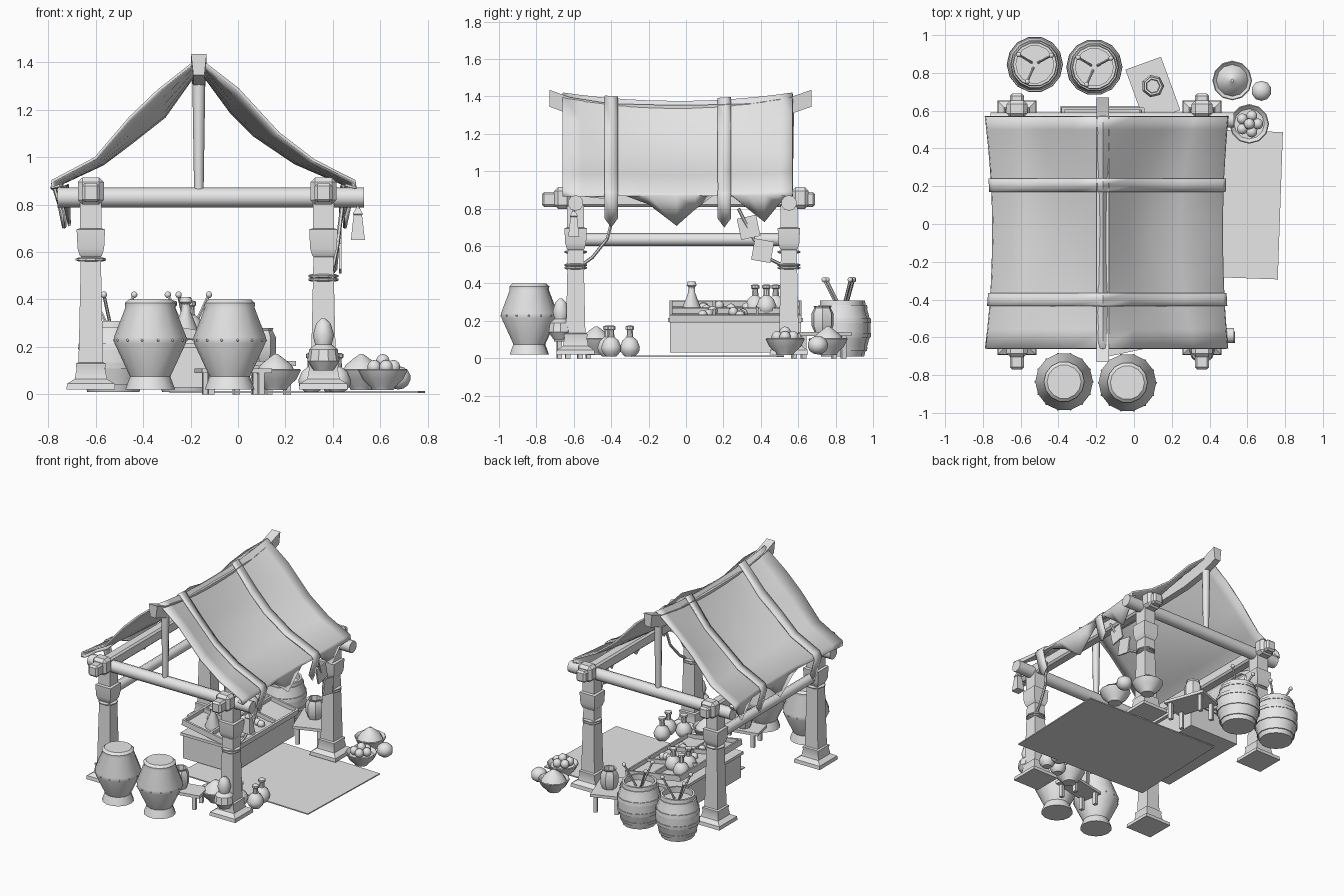
import bpy, bmesh, math, random
from mathutils import Vector, Matrix

random.seed(4)
old = bpy.data.objects.get("Cube")
if old:
    bpy.data.objects.remove(old, do_unlink=True)

GREY = (0.8, 0.8, 0.8, 1)
mat = bpy.data.materials.new("plain_grey")
mat.use_nodes = True
mat.diffuse_color = GREY
mat.node_tree.nodes["Principled BSDF"].inputs["Base Color"].default_value = GREY


def finish(name, bm, matrix=None, angle=35):
    bmesh.ops.recalc_face_normals(bm, faces=bm.faces)
    me = bpy.data.meshes.new(name)
    if matrix:
        bm.transform(matrix)
    bm.to_mesh(me)
    bm.free()
    me.materials.append(mat)
    me.shade_smooth()
    me.set_sharp_from_angle(angle=math.radians(angle))
    ob = bpy.data.objects.new(name, me)
    bpy.context.collection.objects.link(ob)
    return ob


def place(loc, turn=0, tilt=0):
    return (Matrix.Translation(loc) @ Matrix.Rotation(math.radians(turn), 4, 'Z')
            @ Matrix.Rotation(math.radians(tilt), 4, 'Y'))


def box(name, loc, size, turn=0, tilt=0, bevel=0.0, parent=None):
    bm = bmesh.new()
    bmesh.ops.create_cube(bm, size=1, matrix=Matrix.Diagonal((*size, 1)))
    if bevel:
        bmesh.ops.bevel(bm, geom=bm.edges[:], offset=bevel, segments=1, affect='EDGES')
    m = place(loc, turn, tilt)
    return finish(name, bm, parent @ m if parent else m, 25)


def lathe(name, profile, loc, sides=12, start=0.0, turn=0, tilt=0):
    """Revolve (radius, height) pairs and cap both ends."""
    bm = bmesh.new()
    rings = []
    for r, z in profile:
        rings.append([bm.verts.new((r * math.cos(a), r * math.sin(a), z)) for a in
                      (start + math.tau * i / sides for i in range(sides))])
    for a, b in zip(rings, rings[1:]):
        for i in range(sides):
            j = (i + 1) % sides
            bm.faces.new((a[i], a[j], b[j], b[i]))
    bm.faces.new(rings[0])
    bm.faces.new(rings[-1])
    return finish(name, bm, place(loc, turn, tilt))


def ball(name, loc, r, squash=1.0):
    bm = bmesh.new()
    bmesh.ops.create_uvsphere(bm, u_segments=10, v_segments=7, radius=r)
    return finish(name, bm, Matrix.Translation(loc) @ Matrix.Diagonal((1, 1, squash, 1)), 60)


def rod(name, a, b, r, r2=None, sides=8):
    a, b = Vector(a), Vector(b)
    bm = bmesh.new()
    bmesh.ops.create_cone(bm, cap_ends=True, segments=sides, radius1=r,
                          radius2=r2 or r, depth=(b - a).length)
    q = (b - a).to_track_quat('Z', 'Y').to_matrix().to_4x4()
    return finish(name, bm, Matrix.Translation((a + b) / 2) @ q, 50)


# Posts: square turned columns with footing and capital
LEFT, RIGHT, FRONT, BACK, RIDGE = -0.62, 0.36, -0.59, 0.55, -0.165
POST = [(.103, .02), (.1, .045), (.068, .065), (.06, .11), (.063, .12), (.063, .13),
        (.052, .135), (.042, .58), (.047, .585), (.056, .615), (.06, .695), (.045, .7), (.045, .82)]
for x in (LEFT, RIGHT):
    for y in (FRONT, BACK):
        lathe("post", [(r * math.sqrt(2), z) for r, z in POST], (x, y, 0), 4, math.pi / 4)
        box("post_cap", (x, y - .07 if y < 0 else y + .06, .857), (.11, .09, .115), bevel=.02)
        for z in ((.475, .49) if x > 0 else (.56,)):
            lathe("post_binding", [(.05, 0), (.064, .005), (.064, .012), (.05, .017)], (x, y, z), 10)
    box("eave_beam", (x, -.04, .85), (.075, 1.46, .08), bevel=.012)
for y in (FRONT, BACK):
    rod("cross_beam", (-.76, y, .83), (.53, y, .83), .042, sides=10)
    rod("king_post", (RIDGE, y, .85), (RIDGE, y, 1.36), .02, .028)
rod("side_rail", (LEFT, FRONT, .635), (LEFT, BACK, .635), .034)

# Sagging ridge beam
bm = bmesh.new()
stations = [-.73, -.62, -.4, -.15, .1, .35, .55, .67]
rings = []
for y in stations:
    top = 1.355 + .08 * ((y + .03) / .7) ** 4
    rings.append([bm.verts.new((RIDGE + sx * .033, y, top + dz)) for sx, dz in
                  ((-1, 0), (1, 0), (.7, -.09), (-.7, -.09))])
for a, b in zip(rings, rings[1:]):
    for i in range(4):
        bm.faces.new((a[i], a[i - 1], b[i - 1], b[i]))
bm.faces.new(rings[0])
bm.faces.new(rings[-1])
finish("ridge_beam", bm)

# Canopy cloth: high profile at the gable ends, lower in the middle
HIGH = [(-.78, .9), (-.6, .995), (-.455, 1.165), (-.335, 1.28), (RIDGE, 1.415),
        (.0, 1.285), (.17, 1.1), (.32, .985), (.49, .9)]
LOW = [(-.74, .89), (-.57, .97), (-.45, 1.06), (-.31, 1.17), (RIDGE, 1.37),
       (-.03, 1.19), (.07, 1.09), (.24, .975), (.46, .88)]
HEM = [(-.66, .9), (-.45, .86), (-.32, .92), (-.05, .71), (.15, .89), (.25, .87), (.42, .73), (.57, .92)]


def hem(y):
    for (y0, z0), (y1, z1) in zip(HEM, HEM[1:]):
        if y <= y1 + 1e-6:
            return z0 + (z1 - z0) * (y - y0) / (y1 - y0)
    return HEM[-1][1]


def cloth(name, ys, drop, lift, thick):
    bm = bmesh.new()
    rows = []
    for y in ys:
        w = min(1, abs((y + .045) / .615)) ** 2
        pts = [(a[0] * w + b[0] * (1 - w), a[1] * w + b[1] * (1 - w) + lift) for a, b in zip(HIGH, LOW)]
        z = drop(y)
        pts = [(pts[0][0] - lift + .03, min(z, .88)), (pts[0][0] - lift - .005, .87)] + pts
        pts += [(pts[-1][0] + lift + .005, .87), (pts[-1][0] + lift - .03, min(z, .88))]
        rows.append([bm.verts.new((x, y, z)) for x, z in pts])
    for a, b in zip(rows, rows[1:]):
        for i in range(len(a) - 1):
            bm.faces.new((a[i], a[i + 1], b[i + 1], b[i]))
    ob = finish(name, bm, angle=65)
    mod = ob.modifiers.new("thickness", 'SOLIDIFY')
    mod.thickness = thick
    mod.offset = 0


cloth("canopy", sorted({y for y, z in HEM} | {-.56, -.2, .05, .34, .5}), hem, 0, .012)
for c in (-.4, .205):
    cloth("canopy_strap", [c - .035, c, c + .035], lambda y, c=c: .7 + abs(y - c) * 1.4, .012, .01)

# Bell, ropes and hanging tags
lathe("bell", [(.042, .65), (.025, .755), (.03, .76), (.012, .785)], (.505, -.6, 0), 4, math.pi / 4)
rod("bell_cord", (.505, -.6, .78), (.505, -.6, .85), .006)
for path in ([(.44, -.38, .8), (.42, -.42, .64), (.4, -.5, .54), (.38, -.57, .49)],
             [(.44, .28, .8), (.42, .36, .64), (.41, .45, .53), (.38, .53, .49)]):
    for a, b in zip(path, path[1:]):
        rod("rope", a, b, .009, sides=6)
for y, z, t in ((.335, .7, 12), (.41, .575, -10)):
    ob = box("hanging_tag", (0, 0, 0), (.01, .105, .115))
    ob.matrix_world = Matrix.Translation((.43, y, z)) @ Matrix.Rotation(math.radians(t), 4, 'X')

# Ground rug
box("rug", (.25, .115, .01), (1.05, .78, .008), turn=-2)

# Display crate with a sloping divided tray
box("crate", (-.18, .265, .115), (.4, .7, .17))
box("crate_lip", (-.18, .265, .205), (.42, .72, .02))
tray = place((-.17, .265, .235), tilt=10)
box("tray_floor", (0, 0, 0), (.44, .7, .012), parent=tray)
for x in (-.215, 0, .215):
    box("tray_rail", (x, 0, .015), (.014, .7, .04), parent=tray)
for y in (-.345, -.115, .115, .345):
    box("tray_divider", (0, y, .015), (.44, .014, .04), parent=tray)
for i in range(14):
    p = tray @ Vector((random.uniform(-.18, .18), random.uniform(-.2, .08), .02))
    ball("produce", p, .026)


def bottle(x, y, z, s=1.0):
    lathe("bottle", [(r * s, h * s) for r, h in ((.03, 0), (.052, .025), (.056, .05), (.042, .085),
                     (.018, .105), (.016, .14), (.024, .145), (.024, .16), (.012, .165))], (x, y, z), 10)


for x, y in ((-.28, .37), (-.2, .43), (-.3, .48)):
    bottle(x, y, .23)
for x, y in ((.31, -.42), (.42, -.4), (.4, -.3)):
    bottle(x, y, .01)
lathe("tall_flask", [(.05, 0), (.052, .03), (.02, .11), (.018, .14), (.028, .15), (.022, .17)],
      (-.22, .03, .24), 10)
lathe("post_vase", [(.04, .1), (.068, .14), (.06, .19), (.035, .21), (.045, .25), (.03, .3), (.008, .32)],
      (RIGHT, -.67, 0), 10)

# Large jars at the front
JAR = [(.105, .02), (.1, .035), (.085, .075), (.15, .215), (.153, .24), (.105, .365),
       (.107, .385), (.09, .4)]
for x, y in ((-.37, -.835), (-.035, -.84)):
    lathe("jar", JAR, (x, y, 0), 14)
    for i in range(14):
        a = math.tau * i / 14
        ball("jar_stud", (x + .152 * math.cos(a), y + .152 * math.sin(a), .228), .005)

# Open barrels with hoops and ladles at the back
BARREL = [(.11, .01), (.118, .04), (.125, .04), (.13, .06), (.126, .06), (.14, .11), (.146, .11),
          (.149, .135), (.145, .135), (.145, .19), (.149, .19), (.146, .215), (.14, .215),
          (.126, .265), (.13, .265), (.125, .285), (.118, .285), (.115, .31), (.1, .31), (.1, .27)]
for x, y in ((-.525, .845), (-.21, .83)):
    lathe("barrel", BARREL, (x, y, 0), 14)
    for a in (.5, 2.6, 4.3):
        d = Vector((math.cos(a), math.sin(a), 0))
        tip = Vector((x, y, .42)) + d * .1
        rod("ladle", Vector((x, y, .27)) + d * .02, tip, .007, sides=6)
        ball("ladle_knob", tip, .014)


# Small tables with jugs
def table(x, y, w, d, z, turn):
    base = place((x, y, 0), turn)
    box("table_top", (0, 0, z), (w, d, .02), parent=base)
    for sx in (-1, 1):
        for sy in (-1, 1):
            box("table_leg", (sx * w * .36, sy * d * .38, z / 2), (.025, .025, z), parent=base)


JUG = [(.045, 0), (.06, .035), (.06, .1), (.045, .13), (.05, .14), (.038, .14), (.035, .1)]
table(.1, .71, .2, .3, .13, 20)
lathe("jug", JUG, (.1, .73, .14), 7)
table(-.02, -.6, .3, .15, .1, 12)
lathe("jug", JUG, (-.04, -.6, .11), 8)

# Bowls of goods and a loose melon
BOWL = [(.045, .0), (.05, .012), (.085, .045), (.105, .085), (.1, .09), (.08, .07)]
for x, y, heaped in ((.16, -.48, True), (.52, .76, True), (.61, .53, False)):
    lathe("bowl", BOWL, (x, y, .018), 12)
    if heaped:
        lathe("spice_heap", [(.088, .085), (.065, .125), (.035, .15), (.008, .17)], (x, y, 0), 12)
    else:
        for i in range(5):
            a = math.tau * i / 5
            ball("fruit", (x + .045 * math.cos(a), y + .045 * math.sin(a), .115), .03)
        ball("fruit", (x, y, .14), .03)
ball("melon", (.675, .705, .07), .055, .9)
